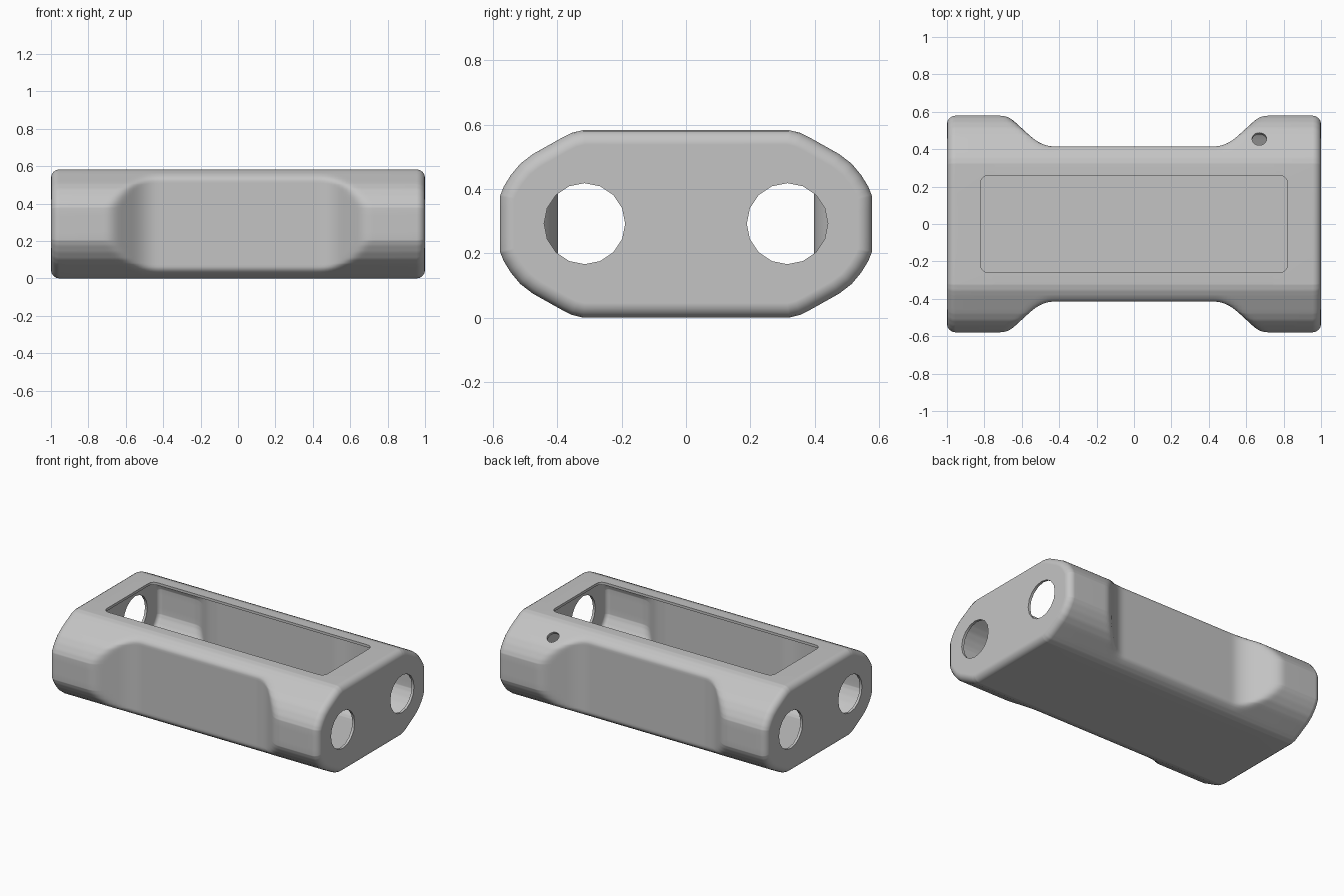
import bpy, bmesh
from math import sin, cos, pi, radians
from mathutils import Vector, Matrix

cube = bpy.data.objects.get("Cube")
if cube:
    bpy.data.objects.remove(cube, do_unlink=True)

MID = 0.2915      # height of the middle plane
WALL = 0.017      # shell thickness
ROUND = 0.045     # radius of the end edges

grey = bpy.data.materials.new("plain grey")
grey.use_nodes = True
grey.diffuse_color = (0.55, 0.55, 0.55, 1)
grey.node_tree.nodes["Principled BSDF"].inputs["Base Color"].default_value = (0.55, 0.55, 0.55, 1)

# Quarter of the cross-section, from the flat top round to the side
QUARTER = [(0.32, 0.2915), (0.355, 0.283), (0.385, 0.268), (0.476, 0.217),
           (0.515, 0.187), (0.545, 0.151), (0.567, 0.115), (0.579, 0.085)]
right = [Vector(p) for p in QUARTER] + [Vector((y, -z)) for y, z in reversed(QUARTER)]
SECTION = right + [-p for p in right]


def soft_min(a, b, k):
    h = max(k - abs(a - b), 0) / k
    return min(a, b) - h * h * k / 4


def waist(x):
    """Half width allowed at x: a narrow grip with sloping shoulders."""
    slope = 0.92 * abs(x) - 0.04
    return -soft_min(-0.415, -slope, 0.06)


def section(inset):
    """Cross-section moved inward by inset, with each side subdivided."""
    n = len(SECTION)
    moved = []
    for i, p in enumerate(SECTION):
        a = (p - SECTION[i - 1]).normalized()
        b = (SECTION[(i + 1) % n] - p).normalized()
        na, nb = Vector((a.y, -a.x)), Vector((b.y, -b.x))
        moved.append(p + (na + nb) * inset / (1 + na.dot(nb)))
    return [p.lerp(moved[(i + 1) % n], s / 4) for i, p in enumerate(moved) for s in range(4)]


def stations(inset):
    """Pairs of x and inset along the body, with rounded ends."""
    r = ROUND - inset
    half = [(0.2 + 0.02 * i, inset) for i in range(10, 29)]
    half = [(0.0, inset)] + half
    half += [(1 - ROUND + r * sin(i * pi / 8), inset + r * (1 - cos(i * pi / 8))) for i in range(5)]
    return [(-x, d) for x, d in reversed(half[1:])] + half


def add_skin(bm, inset, inward):
    rings = []
    for x, d in stations(inset):
        limit = waist(x) - inset
        ring = []
        for p in section(d):
            y = soft_min(abs(p.x), limit, 0.035)
            ring.append(bm.verts.new((x, y if p.x > 0 else -y, MID + p.y)))
        rings.append(ring)
    n = len(rings[0])
    faces = [bm.faces.new((a[i], a[(i + 1) % n], b[(i + 1) % n], b[i]))
             for a, b in zip(rings, rings[1:]) for i in range(n)]
    faces += [bm.faces.new(rings[0]), bm.faces.new(rings[-1])]
    bmesh.ops.recalc_face_normals(bm, faces=faces)
    if inward:
        bmesh.ops.reverse_faces(bm, faces=faces)


def make_object(name, bm):
    mesh = bpy.data.meshes.new(name)
    bm.to_mesh(mesh)
    bm.free()
    ob = bpy.data.objects.new(name, mesh)
    mesh.materials.append(grey)
    bpy.context.collection.objects.link(ob)
    return ob


def round_cutter(name, centre, direction, radius, depth, sides):
    bm = bmesh.new()
    turn = Vector(direction).to_track_quat('Z', 'Y').to_matrix().to_4x4()
    bmesh.ops.create_cone(bm, cap_ends=True, segments=sides, radius1=radius, radius2=radius,
                          depth=depth, matrix=Matrix.Translation(centre) @ turn)
    return make_object(name, bm)


# Hollow body: outer skin plus an inward-facing lining
bm = bmesh.new()
add_skin(bm, 0, False)
add_skin(bm, WALL, True)
body = make_object("hollow_case", bm)

# Window opening with rounded corners
bm = bmesh.new()
bmesh.ops.create_cube(bm, size=1, matrix=Matrix.Translation((0, 0, 0.58)) @ Matrix.Diagonal((1.64, 0.52, 0.16, 1)))
upright = [e for e in bm.edges if abs(e.verts[0].co.z - e.verts[1].co.z) > 0.1]
bmesh.ops.bevel(bm, geom=upright, offset=0.04, segments=5, profile=0.5, affect='EDGES')
cutters = [make_object("window_cutter", bm)]

# Two round ports in each end, and a small hole on the back shoulder
for sx in (-1, 1):
    for sy in (-1, 1):
        cutters.append(round_cutter("port_cutter", (sx, 0.315 * sy, 0.292), (1, 0, 0), 0.126, 0.12, 16))
cutters.append(round_cutter("small_hole_cutter", (0.67, 0.455, 0.52), (0, 0.5, 0.87), 0.039, 0.12, 20))

bpy.ops.object.select_all(action='DESELECT')
bpy.context.view_layer.objects.active = body
body.select_set(True)
for cutter in cutters:
    cutter.hide_render = True
    cut = body.modifiers.new("cut", 'BOOLEAN')
    cut.operation = 'DIFFERENCE'
    cut.solver = 'EXACT'
    cut.object = cutter
    bpy.ops.object.modifier_apply(modifier=cut.name)
    bpy.data.objects.remove(cutter, do_unlink=True)

# Smooth shading, with flat areas kept flat
bpy.ops.object.shade_smooth_by_angle(angle=radians(30))
weighted = body.modifiers.new("even_shading", 'WEIGHTED_NORMAL')
weighted.keep_sharp = True
